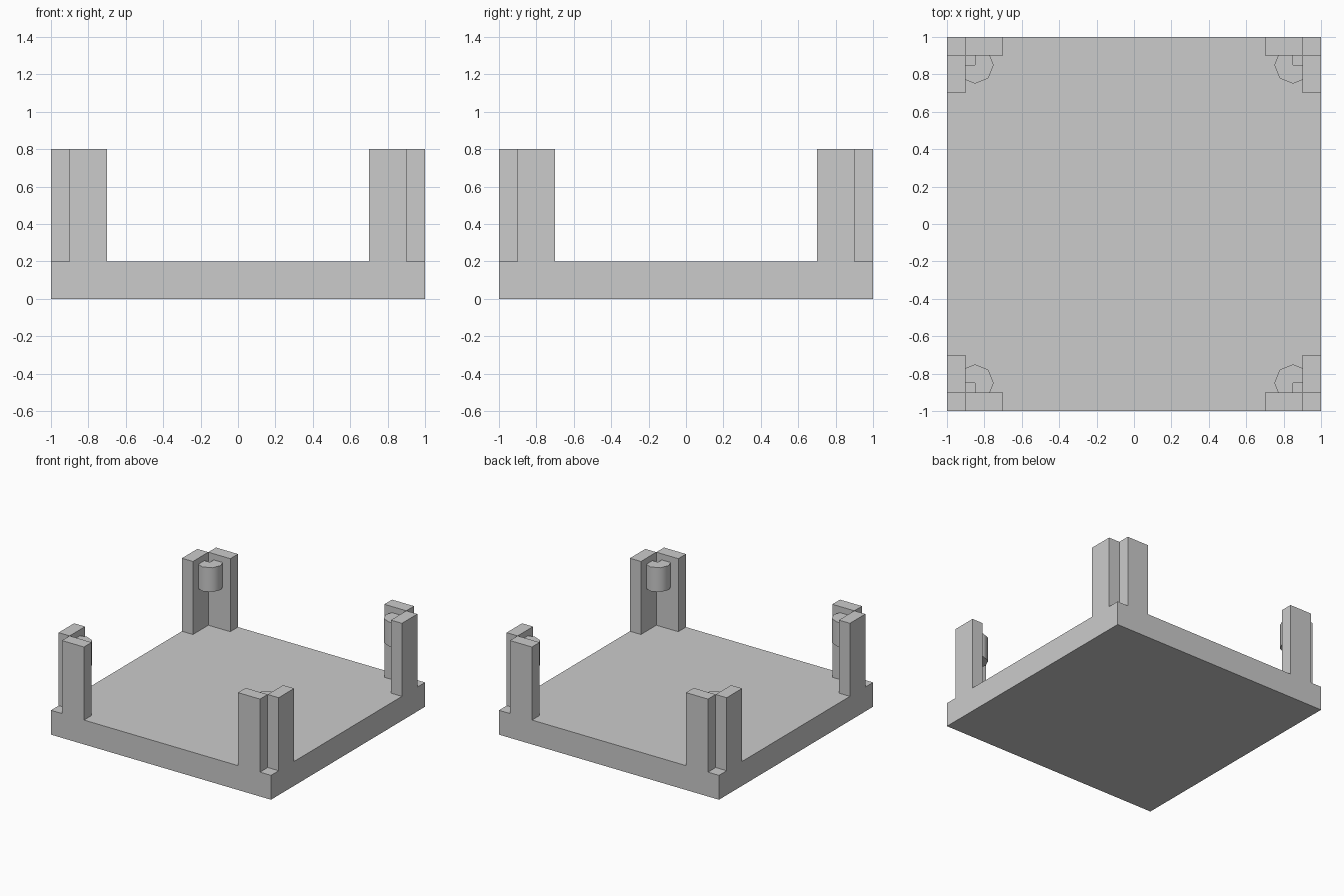
import bpy, bmesh, math
from mathutils import Matrix, Vector

if "Cube" in bpy.data.objects:
    bpy.data.objects.remove(bpy.data.objects["Cube"])


def add_object(name, bm):
    bmesh.ops.recalc_face_normals(bm, faces=bm.faces[:])
    mesh = bpy.data.meshes.new(name)
    bm.to_mesh(mesh)
    bm.free()
    ob = bpy.data.objects.new(name, mesh)
    bpy.context.collection.objects.link(ob)
    return ob


# Base tray: slab cut along the post outlines, posts pulled up from its top
bm = bmesh.new()
bmesh.ops.create_cube(bm, size=1, matrix=Matrix.Translation((0, 0, 0.1)) @ Matrix.Diagonal((2, 2, 0.2, 1)))
for normal in (Vector((1, 0, 0)), Vector((0, 1, 0))):
    for cut in (-0.9, -0.7, 0.7, 0.9):
        bmesh.ops.bisect_plane(bm, geom=bm.verts[:] + bm.edges[:] + bm.faces[:],
                               plane_co=normal * cut, plane_no=normal)


def is_post(face):
    c = face.calc_center_median()
    low, high = sorted((abs(c.x), abs(c.y)))
    return face.normal.z > 0.9 and abs(low - 0.8) < 0.02 and high > 0.92


bm.normal_update()
posts = [f for f in bm.faces if is_post(f)]
for f in bmesh.ops.extrude_discrete_faces(bm, faces=posts)["faces"]:
    bmesh.ops.translate(bm, verts=f.verts[:], vec=(0, 0, 0.6))
add_object("tray_with_corner_posts", bm)

# Corner pegs: three quarters of an eight-sided cylinder, open toward the corner
for i in range(4):
    bm = bmesh.new()
    outline = [(0.85, 0.85)]
    for k in range(7):
        a = math.radians(90 + 45 * k)
        outline.append((0.85 + 0.1 * math.cos(a), 0.85 + 0.1 * math.sin(a)))
    face = bm.faces.new([bm.verts.new((x, y, 0.55)) for x, y in outline])
    top = bmesh.ops.extrude_face_region(bm, geom=[face], use_keep_orig=True)["geom"]
    bmesh.ops.translate(bm, verts=[g for g in top if isinstance(g, bmesh.types.BMVert)], vec=(0, 0, 0.2))
    bmesh.ops.rotate(bm, verts=bm.verts[:], cent=(0, 0, 0), matrix=Matrix.Rotation(i * math.pi / 2, 3, "Z"))
    peg = add_object(f"corner_peg_{i + 1}", bm)
    bpy.ops.object.select_all(action="DESELECT")
    peg.select_set(True)
    bpy.context.view_layer.objects.active = peg
    bpy.ops.object.shade_smooth_by_angle(angle=math.radians(50))
